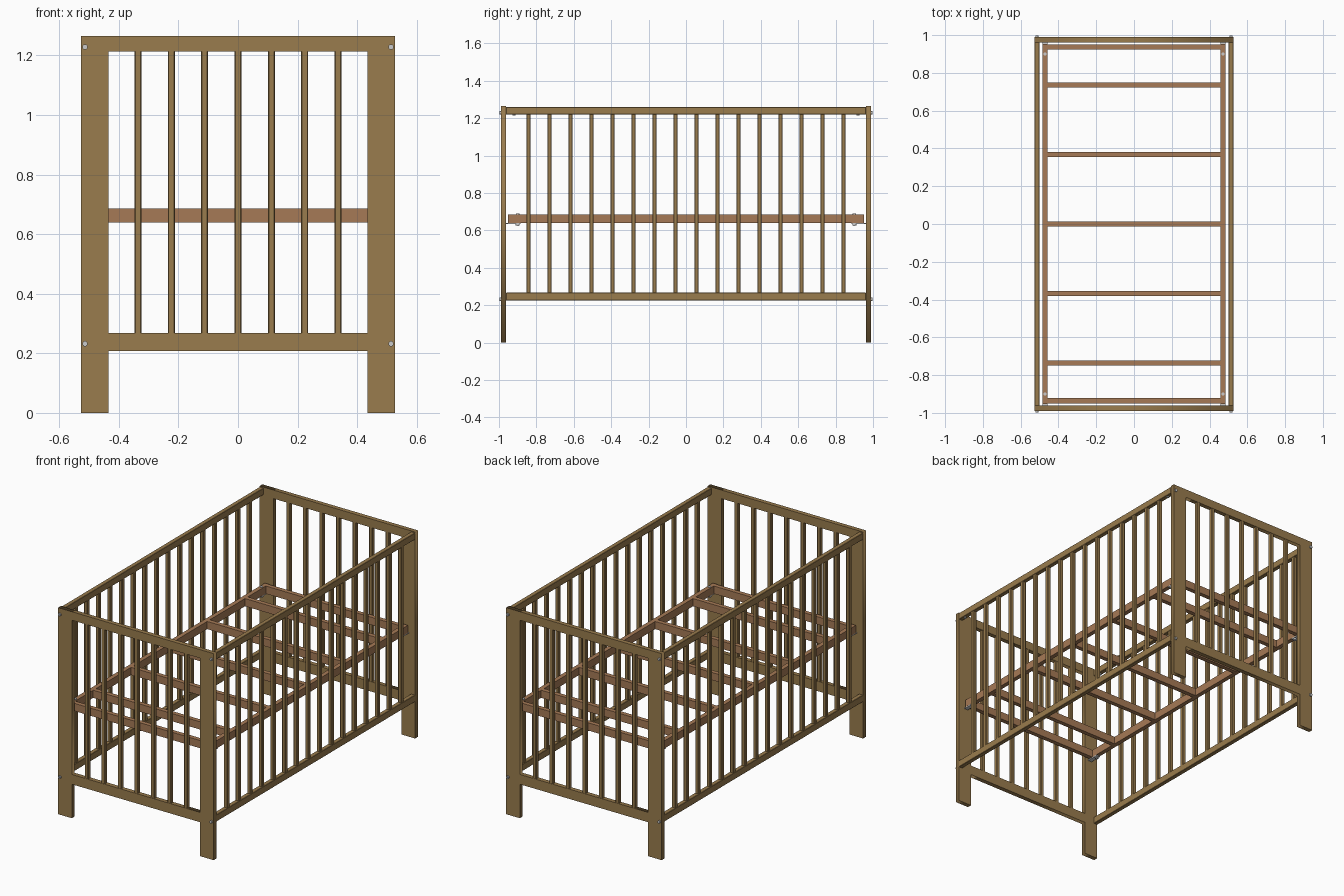
import bpy, bmesh
from mathutils import Vector, Matrix

if "Cube" in bpy.data.objects:
    bpy.data.objects.remove(bpy.data.objects["Cube"])


def material(name, col):
    m = bpy.data.materials.new(name)
    m.diffuse_color = (*col, 1)
    m.use_nodes = True
    m.node_tree.nodes["Principled BSDF"].inputs["Base Color"].default_value = m.diffuse_color
    return m


OAK = material("oak", (0.32, 0.20, 0.075))
BEECH = material("reddish_wood", (0.38, 0.195, 0.093))


def finish(name, bm, mat):
    me = bpy.data.meshes.new(name)
    bm.to_mesh(me)
    bm.free()
    ob = bpy.data.objects.new(name, me)
    bpy.context.collection.objects.link(ob)
    if mat:
        me.materials.append(mat)
    return ob


def box(name, x, y, z, mat, bevel=0.0):
    """Box from (min, max) ranges."""
    bm = bmesh.new()
    lo, hi = Vector((x[0], y[0], z[0])), Vector((x[1], y[1], z[1]))
    bmesh.ops.create_cube(bm, size=1, matrix=Matrix.Translation((lo + hi) / 2)
                          @ Matrix.Diagonal((*(hi - lo), 1)))
    if bevel:
        bmesh.ops.bevel(bm, geom=bm.edges[:], offset=bevel, segments=1, affect='EDGES')
    return finish(name, bm, mat)


def pin(name, p, q, r):
    """Small metal cylinder between two points."""
    p, q = Vector(p), Vector(q)
    d = q - p
    bm = bmesh.new()
    bmesh.ops.create_cone(bm, cap_ends=True, segments=16, radius1=r, radius2=r, depth=d.length,
                          matrix=Matrix.Translation((p + q) / 2)
                          @ d.to_track_quat('Z', 'Y').to_matrix().to_4x4())
    for f in bm.faces:
        f.smooth = len(f.verts) == 4
    for e in bm.edges:
        e.smooth = all(f.smooth for f in e.link_faces)
    return finish(name, bm, None)


def span(c, w):
    return (c - w / 2, c + w / 2)


W, LEG, TOP = 0.527, 0.434, 1.265      # half width, inner leg edge, height
Y0, Y1 = 0.962, 0.989                  # end panel thickness range
S = 0.0235                             # spindle size


def end_frame(name, yc):
    """Legs and rails as one flat outline with a window."""
    cu = bpy.data.curves.new(name, 'CURVE')
    cu.dimensions, cu.fill_mode, cu.extrude = '2D', 'BOTH', (Y1 - Y0) / 2
    outer = [(-W, 0), (-LEG, 0), (-LEG, 0.208), (LEG, 0.208), (LEG, 0), (W, 0), (W, TOP), (-W, TOP)]
    hole = [(-LEG, 0.268), (LEG, 0.268), (LEG, 1.213), (-LEG, 1.213)]
    for pts in (outer, hole):
        sp = cu.splines.new('POLY')
        sp.points.add(len(pts) - 1)
        for pt, c in zip(sp.points, pts):
            pt.co = (*c, 0, 1)
        sp.use_cyclic_u = True
    cu.materials.append(OAK)
    ob = bpy.data.objects.new(name, cu)
    ob.rotation_euler.x = 1.5707963
    ob.location.y = yc
    bpy.context.collection.objects.link(ob)
    bpy.ops.object.select_all(action='DESELECT')
    ob.select_set(True)
    bpy.context.view_layer.objects.active = ob
    bpy.ops.object.convert(target='MESH')


# End panels
for s, label in ((-1, "front"), (1, "back")):
    yc = s * (Y0 + Y1) / 2
    end_frame(label + "_frame", yc)
    for i in range(-3, 4):
        box(label + "_spindle", span(i * 0.112, S), span(yc, S), (0.262, 1.219), OAK, 0.003)

# Long side panels
XC = 0.5135
for s, label in ((-1, "left"), (1, "right")):
    for z in ((1.219, 1.26), (0.225, 0.267)):
        box(label + "_rail", span(s * XC, 0.027), (-Y0, Y0), z, OAK, 0.002)
    for i in range(16):
        box(label + "_spindle", span(s * XC, S), span((i - 7.5) * 0.1123, S),
            (0.262, 1.224), OAK, 0.003)

# Mattress base
BZ = (0.639, 0.686)
for s in (-1, 1):
    box("base_side_rail", span(s * 0.471, 0.027), (-0.952, 0.952), BZ, BEECH)
for y in (-0.936, -0.735, -0.368, 0, 0.368, 0.735, 0.936):
    box("base_crossbar", (-0.458, 0.458), span(y, 0.027), BZ, BEECH)

# Hardware at the four corners
for sx in (-1, 1):
    for sy in (-1, 1):
        for z in (0.232, 1.228):
            pin("frame_bolt", (sx * XC, sy * 0.90, z), (sx * XC, sy * 0.998, z), 0.004)
            pin("bolt_head", (sx * XC, sy * Y1, z), (sx * XC, sy * 0.997, z), 0.009)
        pin("barrel_nut", (sx * XC, sy * 0.92, 1.213), (sx * XC, sy * 0.92, 1.235), 0.008)
        x, y = sx * 0.471, sy * 0.9
        pin("base_bolt", (x, y, 0.622), (x, y, 0.688), 0.004)
        pin("base_bolt_head", (x, y, 0.685), (x, y, 0.690), 0.009)
        pin("base_wing_nut", (x, y, 0.625), (x, y, 0.634), 0.011)
        ya, yb = sorted((sy * 0.885, sy * Y0))
        box("base_bracket", span(x, 0.026), (ya, yb), (0.633, 0.639), None)
